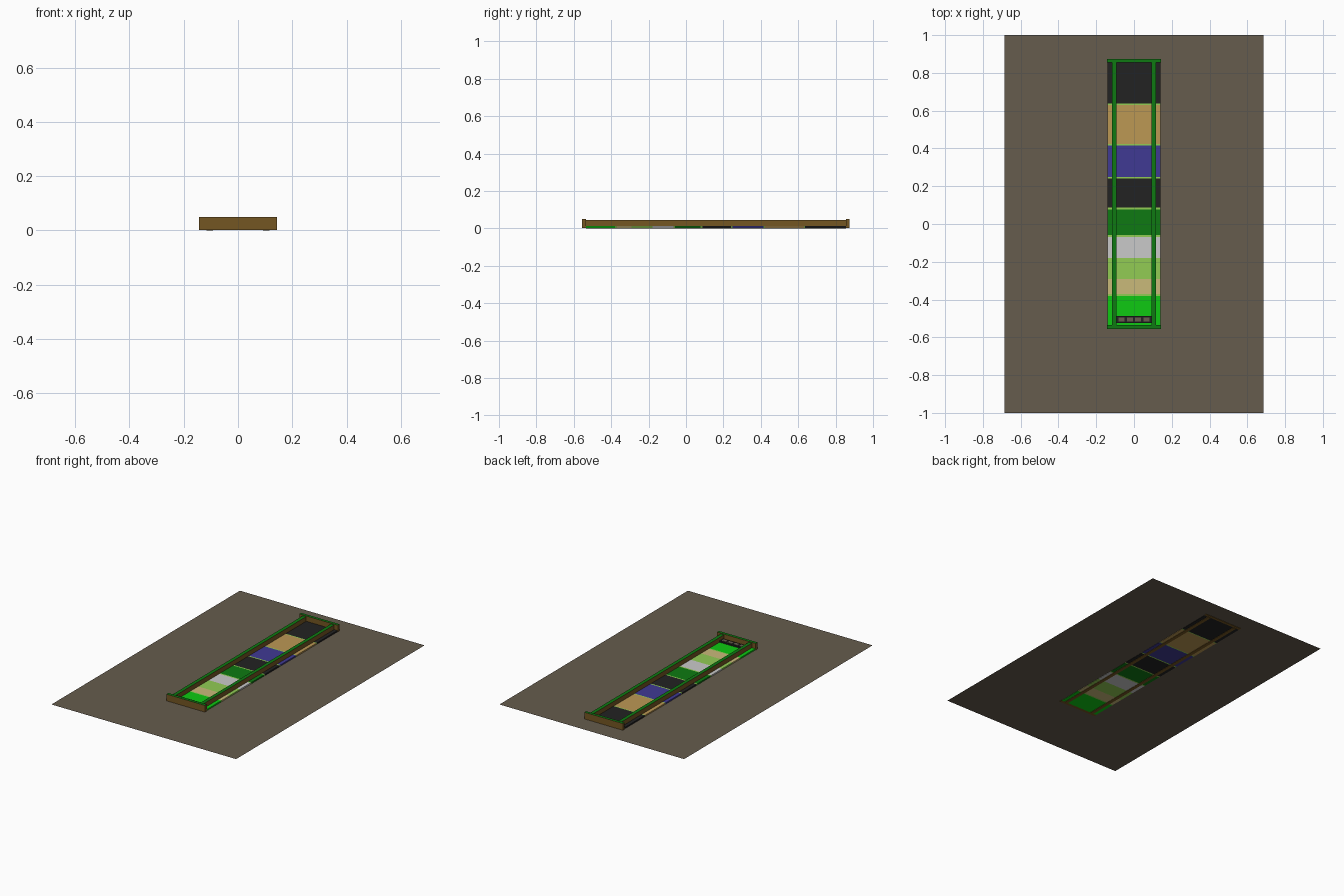
import bpy
import bmesh

cube = bpy.data.objects.get("Cube")
if cube:
    bpy.data.objects.remove(cube, do_unlink=True)


def material(name, *rgb):
    """Flat material from 0-255 display values, stored as linear."""
    lin = [((c / 255 + 0.055) / 1.055) ** 2.4 for c in rgb] + [1]
    m = bpy.data.materials.new(name)
    m.use_nodes = True
    m.diffuse_color = lin
    m.node_tree.nodes["Principled BSDF"].inputs["Base Color"].default_value = lin
    return m


GROUND = material("earth brown", 102, 92, 77)
WOOD = material("wood brown", 116, 86, 34)
GREEN = material("dark green", 14, 122, 18)
BRIGHT = material("bright green", 14, 202, 18)
LIME = material("lime green", 146, 204, 84)
SAND = material("pale sand", 202, 186, 122)
WHITE = material("light grey", 202, 202, 202)
BLACK = material("charcoal", 34, 34, 34)
BLUE = material("indigo blue", 64, 58, 148)
TAN = material("tan", 188, 152, 84)


def box(name, x, y, z, mat, top=None):
    """Box between (min, max) pairs; top faces may take a second colour."""
    bm = bmesh.new()
    bmesh.ops.create_cube(bm, size=1)
    for v in bm.verts:
        v.co = [r[0] if c < 0 else r[1] for c, r in zip(v.co, (x, y, z))]
    bm.normal_update()
    if top:
        for f in bm.faces:
            f.material_index = int(f.normal.z > 0.5)
    mesh = bpy.data.meshes.new(name)
    bm.to_mesh(mesh)
    bm.free()
    for m in (mat, top):
        if m:
            mesh.materials.append(m)
    obj = bpy.data.objects.new(name, mesh)
    bpy.context.collection.objects.link(obj)
    return obj


# Ground sheet
bpy.ops.mesh.primitive_plane_add(size=2, location=(0, 0, 0.004))
ground = bpy.context.object
ground.name = "ground_sheet"
ground.scale.x = 0.686
ground.data.materials.append(GROUND)

# Floor panels from back to front, each running to the start of the next
panels = [
    ("back_black", 0.855, BLACK), ("gap_a", 0.637, LIME),
    ("tan", 0.63, TAN), ("gap_b", 0.423, LIME),
    ("blue", 0.415, BLUE), ("gap_c", 0.249, LIME),
    ("middle_black", 0.24, BLACK), ("gap_d", 0.087, LIME),
    ("dark_green", 0.078, GREEN), ("gap_e", -0.058, LIME),
    ("light_grey", -0.068, WHITE), ("lime", -0.18, LIME),
    ("sand", -0.291, SAND), ("gap_f", -0.37, LIME),
    ("bright_green", -0.38, BRIGHT),
]
ends = [p[1] for p in panels[1:]] + [-0.535]
for (name, back, mat), front in zip(panels, ends):
    box("floor_panel_" + name, (-0.14, 0.14), (front, back), (0.002, 0.013), mat)

# Long rails, wood with green tops
for side, s in (("left", 1), ("right", -1)):
    x = sorted((s * 0.092, s * 0.116))
    box(side + "_rail", x, (-0.535, 0.855), (0, 0.044), WOOD, GREEN)

# End boards
for side, y in (("front", (-0.555, -0.535)), ("back", (0.855, 0.874))):
    box(side + "_end_board", (-0.143, 0.143), y, (0.002, 0.049), WOOD, GREEN)

# Slotted tray at the front end
box("tray", (-0.092, 0.092), (-0.525, -0.486), (0.013, 0.022), BLACK)
for i in range(4):
    cx = (i - 1.5) * 0.044
    box(f"tray_pocket_{i + 1}", (cx - 0.016, cx + 0.016), (-0.517, -0.494),
        (0.022, 0.024), GROUND)
